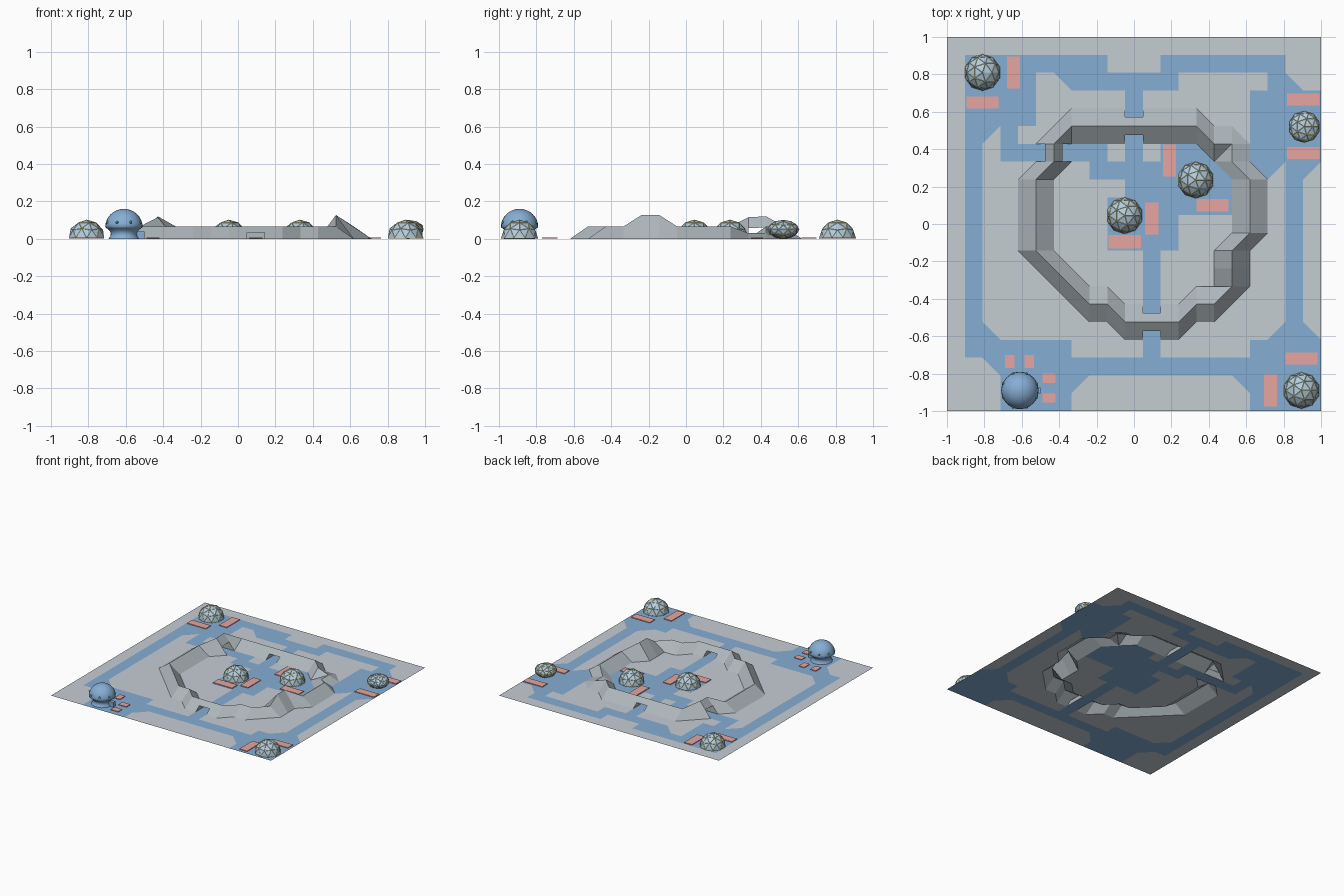
import bpy, bmesh, math
from mathutils import Vector

if "Cube" in bpy.data.objects:
    bpy.data.objects.remove(bpy.data.objects["Cube"])

S = 2 / 21  # ground cell size; layouts below are in cell units, 0..21


def W(p, z=0.0):
    return Vector((p[0] * S - 1, p[1] * S - 1, z))


def mat(name, r, g, b):
    m = bpy.data.materials.new(name)
    m.diffuse_color = (r, g, b, 1)
    m.use_nodes = True
    m.node_tree.nodes["Principled BSDF"].inputs["Base Color"].default_value = m.diffuse_color
    return m


STONE = mat("stone", .56, .61, .65)
BLUE = mat("path_blue", .24, .42, .66)
ROCK = mat("rock", .42, .47, .50)
RED = mat("pad_red", .80, .38, .35)
GLASS = mat("dome_glass", .46, .61, .71)
YELLOW = mat("strut_yellow", .75, .70, .25)
GREEN = mat("lamp_green", .15, .60, .35)


def finish(bm, name, *mats):
    me = bpy.data.meshes.new(name)
    bm.to_mesh(me)
    bm.free()
    for m in mats:
        me.materials.append(m)
    ob = bpy.data.objects.new(name, me)
    bpy.context.collection.objects.link(ob)
    return ob


def inside(p, loop):
    hit = False
    for a, b in zip(loop, loop[1:] + loop[:1]):
        if (a[1] > p[1]) != (b[1] > p[1]):
            if p[0] < a[0] + (p[1] - a[1]) * (b[0] - a[0]) / (b[1] - a[1]):
                hit = not hit
    return hit


# Crater wall: matching outer foot, ridge and inner foot, clockwise
outer = [(7, 17), (10, 17), (11, 17), (14, 17), (15, 16), (16, 16), (17, 15), (17, 14), (18, 13),
         (18, 10), (17, 9), (17, 8), (17, 7), (15, 5), (14, 5), (13, 4), (12, 4), (11, 4), (10, 4),
         (9, 5), (8, 5), (4, 9), (4, 13), (5, 14), (5, 15)]
ridge = [(7, 16), (10, 16), (11, 16), (14, 16), (15, 15), (16, 15), (16, 15), (16, 14), (17, 13),
         (17, 10), (16, 9), (16, 8), (16, 7), (15, 6), (14, 6), (13, 5), (12, 5), (11, 5), (10, 5),
         (9, 6), (8, 6), (5, 9), (5, 13), (6, 14), (6, 15)]
inner = [(7, 15), (10, 15), (11, 15), (14, 15), (15, 14), (15, 14), (15, 14), (15, 14), (16, 13),
         (16, 10), (15, 9), (15, 8), (15, 7), (14, 7), (14, 7), (13, 6), (12, 6), (11, 6), (10, 6),
         (9, 7), (8, 7), (6, 9), (6, 13), (7, 14), (7, 15)]
heights = {5: .03, 6: .03, 7: .03, 10: .127, 11: .127, 23: .115, 24: .12}
tunnels = (1, 16, 23)

bm = bmesh.new()


def face(*pts):
    uniq = []
    for p in pts:
        if all((p - q).length > 1e-5 for q in uniq):
            uniq.append(p)
    if len(uniq) > 2:
        bm.faces.new([bm.verts.new(p) for p in uniq])


n = len(outer)
for k in range(n):
    j = (k + 1) % n
    o, o1, i, i1 = W(outer[k]), W(outer[j]), W(inner[k]), W(inner[j])
    r, r1 = W(ridge[k], heights.get(k, .066)), W(ridge[j], heights.get(j, .066))
    if k in tunnels:  # opening up to half the ridge height
        a, a1, b, b1 = (o + r) / 2, (o1 + r1) / 2, (i + r) / 2, (i1 + r1) / 2
        face(a, r, r1, a1)
        face(r, b, b1, r1)
        face(a, a1, b1, b)
        face(o, a, b, i)
        face(o1, i1, b1, a1)
    else:
        face(o, r, r1, o1)
        face(r, i, i1, r1)
bmesh.ops.remove_doubles(bm, verts=bm.verts, dist=1e-5)
finish(bm, "crater_wall", ROCK)

# Ground: grid split on its diagonals, coloured by the path outlines, open under the wall
track_out = [(1, 3), (1, 20), (9, 20), (9, 19), (12, 19), (12, 20), (19, 20), (19, 19), (20, 18),
             (21, 18), (21, 14), (20, 13), (20, 5), (21, 4), (21, 0), (17, 0), (17, 1), (16, 2),
             (8, 2), (7, 1), (7, 0), (3, 0), (3, 2), (2, 3)]
track_in = [(2, 5), (2, 15), (3, 16), (3, 14), (5, 14), (5, 15), (4, 15), (4, 16), (5, 16), (5, 19),
            (6, 19), (7, 18), (13, 18), (13, 19), (18, 19), (18, 18), (17, 18), (17, 14), (18, 13),
            (19, 14), (19, 5), (18, 4), (17, 4), (17, 3), (7, 3), (7, 4), (3, 4)]
plaza = [(9, 9), (9, 12), (10, 12), (10, 13), (8, 13), (8, 14), (7, 14), (7, 15), (9, 15), (9, 14),
         (10, 14), (10, 15), (11, 15), (11, 14), (12, 14), (12, 15), (14, 15), (16, 13), (16, 11),
         (13, 11), (13, 9)]
passages = [(10, 14, 11, 18), (11, 3, 12, 9), (5, 14, 8, 15)]

bm = bmesh.new()
bmesh.ops.create_grid(bm, x_segments=21, y_segments=21, size=1)
bmesh.ops.poke(bm, faces=bm.faces)
gone = []
for f in bm.faces:
    c = f.calc_center_median()
    p = ((c.x + 1) / S, (c.y + 1) / S)
    lane = any(x0 < p[0] < x1 and y0 < p[1] < y1 for x0, y0, x1, y1 in passages)
    track = inside(p, track_out) and not inside(p, track_in)
    f.material_index = int(lane or track or inside(p, plaza))
    if inside(p, outer) and not inside(p, inner) and not lane:
        gone.append(f)
bmesh.ops.delete(bm, geom=gone, context='FACES')
finish(bm, "ground", STONE, BLUE)

# Red landing pads: x, y, width, depth
pads = [(-.645, .81, .07, .17), (-.81, .65, .17, .065), (.19, .34, .07, .17), (.42, .10, .17, .065),
        (.095, .03, .07, .17), (-.05, -.095, .175, .07), (.905, .665, .175, .065),
        (.905, .38, .175, .065), (.895, -.72, .17, .065), (.73, -.89, .07, .17),
        (-.665, -.735, .05, .07), (-.56, -.735, .05, .07), (-.455, -.825, .07, .05),
        (-.455, -.93, .07, .05)]
for x, y, w, d in pads:
    bm = bmesh.new()
    bmesh.ops.create_cube(bm, size=1)
    for v in bm.verts:
        v.co = Vector((x + v.co.x * w, y + v.co.y * d, .004 + v.co.z * .006))
    finish(bm, "red_pad", RED)


# Faceted domes with thin yellow struts
def dome(x, y, r, zc, rz, cut):
    def shell(grow):
        b = bmesh.new()
        bmesh.ops.create_icosphere(b, subdivisions=2, radius=1)
        if cut:
            bmesh.ops.bisect_plane(b, geom=b.verts[:] + b.edges[:] + b.faces[:], plane_co=(0, 0, 0),
                                   plane_no=(0, 0, -1), clear_outer=True)
        for v in b.verts:
            v.co = Vector((x + v.co.x * r * grow, y + v.co.y * r * grow, zc + v.co.z * rz * grow))
        return b
    finish(shell(1), "dome", GLASS)
    wires = finish(shell(1.0), "dome_struts", YELLOW)
    m = wires.modifiers.new("wire", 'WIREFRAME')
    m.thickness = .0025


for x, y in [(-.81, .81), (.33, .235), (-.05, .045), (.895, -.89)]:
    dome(x, y, .098, .003, .098, True)
dome(.91, .52, .085, .05, .05, False)

# Round-topped tower with flared stem, revolved from a profile
CX, CY = -.61, -.89
profile = [(.082, 0), (.072, .015), (.070, .03), (.078, .045), (.094, .058)]
profile += [(.1 * math.cos(t * math.pi / 16), .062 + .098 * math.sin(t * math.pi / 16)) for t in range(9)]
bm = bmesh.new()
N = 24
rings = [[bm.verts.new((CX + r * math.cos(a * math.tau / N), CY + r * math.sin(a * math.tau / N), z))
          for a in range(N)] for r, z in profile]
for lo, hi in zip(rings, rings[1:]):
    for a in range(N):
        b = (a + 1) % N
        bm.faces.new((lo[a], lo[b], hi[b], hi[a]))
bmesh.ops.remove_doubles(bm, verts=bm.verts, dist=1e-5)
for f in bm.faces:
    f.smooth = True
finish(bm, "tower", BLUE)

# Tower porch and green lamps
bm = bmesh.new()
bmesh.ops.create_cube(bm, size=1)
for v in bm.verts:
    v.co = Vector((CX + .085 + v.co.x * .05, CY + v.co.y * .03, .02 + v.co.z * .04))
finish(bm, "tower_porch", BLUE)
for k in range(8):
    t = math.radians(22.5 + 45 * k)
    bm = bmesh.new()
    bmesh.ops.create_icosphere(bm, subdivisions=1, radius=.009)
    bmesh.ops.translate(bm, verts=bm.verts, vec=(CX + .096 * math.cos(t), CY + .096 * math.sin(t), .088))
    finish(bm, "tower_lamp", GREEN)
